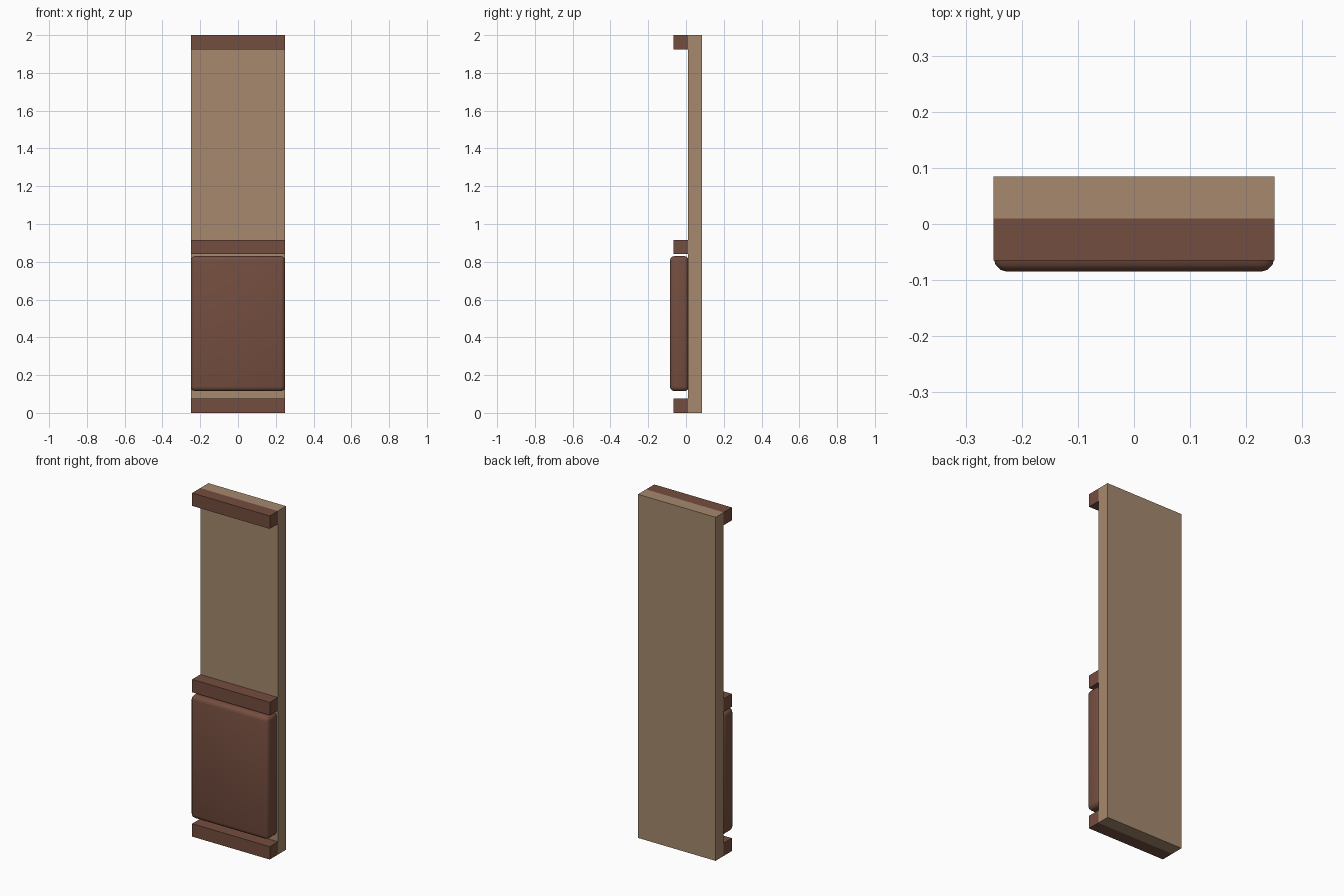
import bpy

if "Cube" in bpy.data.objects:
    bpy.data.objects.remove(bpy.data.objects["Cube"])


def material(name, color):
    m = bpy.data.materials.new(name)
    m.diffuse_color = color
    m.use_nodes = True
    m.node_tree.nodes["Principled BSDF"].inputs["Base Color"].default_value = m.diffuse_color
    return m


light_wood = material("light_wood", (0.38, 0.25, 0.155, 1))
dark_wood = material("dark_wood", (0.175, 0.075, 0.05, 1))


def box(name, y0, y1, z0, z1, mat, width=0.5):
    bpy.ops.mesh.primitive_cube_add(size=1, location=(0, (y0 + y1) / 2, (z0 + z1) / 2))
    ob = bpy.context.object
    ob.name = name
    ob.scale = (width, y1 - y0, z1 - z0)
    bpy.ops.object.transform_apply(location=False, rotation=False, scale=True)
    ob.data.materials.append(mat)
    return ob


# Wall backing
box("wall_panel", 0.01, 0.085, 0, 2, light_wood)

# Horizontal trim rails
for name, z in (("bottom_rail", 0), ("middle_rail", 0.84), ("top_rail", 1.925)):
    box(name, -0.065, 0.01, z, z + 0.075, dark_wood)

# Raised lower panel with softened edges
pad = box("raised_panel", -0.085, 0.015, 0.115, 0.83, dark_wood)
bevel = pad.modifiers.new("soft_edges", "BEVEL")
bevel.width = 0.024
bevel.segments = 3
bpy.ops.object.modifier_apply(modifier=bevel.name)
bpy.ops.object.shade_smooth_by_angle()
